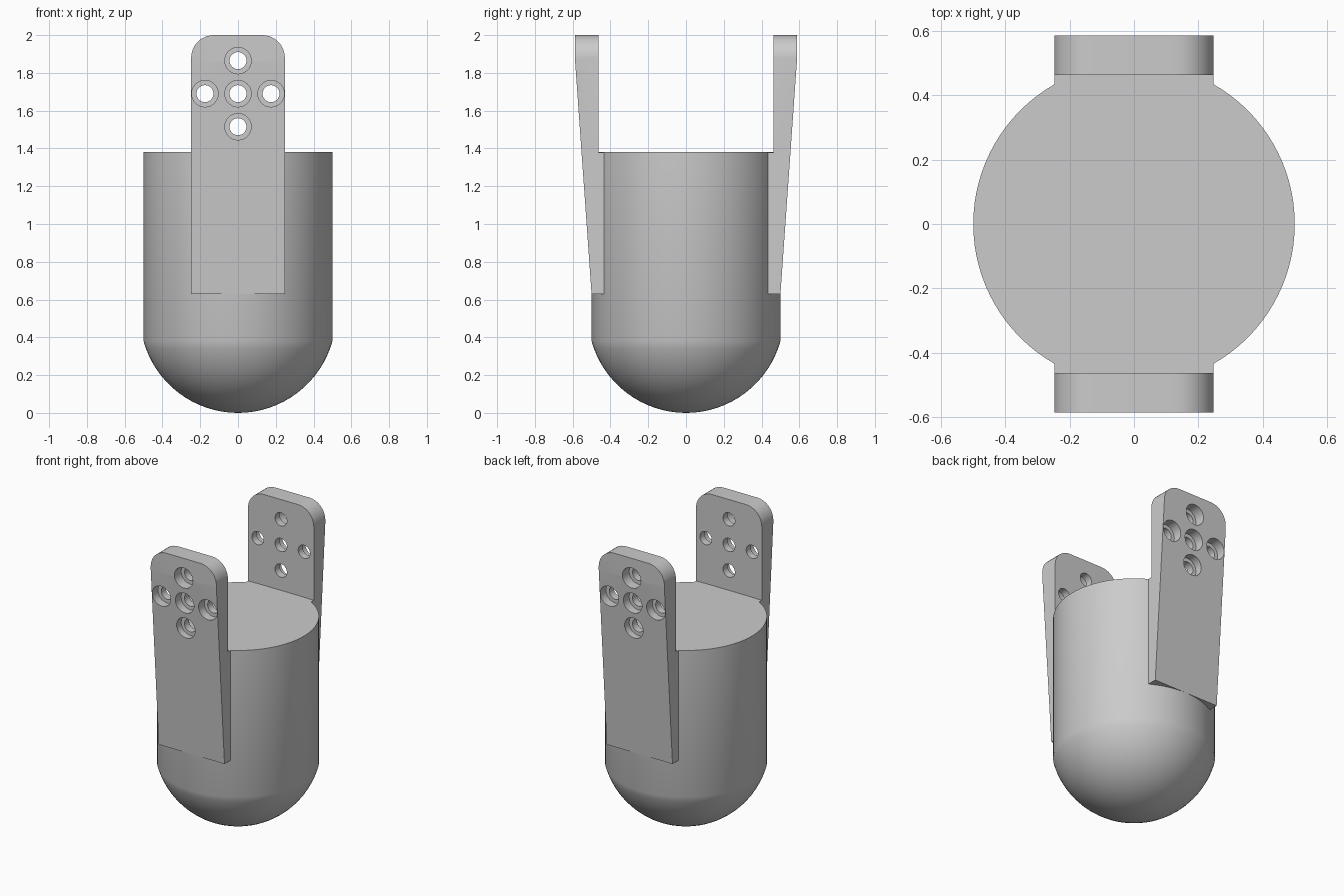
import bpy, bmesh
from math import pi, radians, sin, cos, asin
from mathutils import Matrix

if "Cube" in bpy.data.objects:
    bpy.data.objects.remove(bpy.data.objects["Cube"])

# Main dimensions
RADIUS, SHOULDER, DECK = 0.5, 0.38, 1.38
DOME = (RADIUS ** 2 + SHOULDER ** 2) / (2 * SHOULDER)
HALF_WIDTH, TOP = 0.248, 2.0

grey = bpy.data.materials.new("plain grey")
grey.use_nodes = True
grey.diffuse_color = (0.6, 0.6, 0.6, 1)
grey.node_tree.nodes["Principled BSDF"].inputs["Base Color"].default_value = (0.6, 0.6, 0.6, 1)


def make_object(name, bm):
    bmesh.ops.recalc_face_normals(bm, faces=bm.faces)
    mesh = bpy.data.meshes.new(name)
    bm.to_mesh(mesh)
    bm.free()
    mesh.materials.append(grey)
    obj = bpy.data.objects.new(name, mesh)
    bpy.context.collection.objects.link(obj)
    return obj


def activate(obj):
    bpy.ops.object.select_all(action='DESELECT')
    obj.select_set(True)
    bpy.context.view_layer.objects.active = obj


def smooth(obj):
    activate(obj)
    bpy.ops.object.shade_smooth_by_angle(angle=radians(30))


def lathe(bm, profile, steps, matrix=Matrix()):
    """Revolve (radius, height) points around z, then place the result."""
    part = bmesh.new()
    verts = [part.verts.new((r, 0, z)) for r, z in profile]
    edges = [part.edges.new(pair) for pair in zip(verts, verts[1:])]
    bmesh.ops.spin(part, geom=verts + edges, cent=(0, 0, 0), axis=(0, 0, 1),
                   angle=2 * pi, steps=steps)
    bmesh.ops.remove_doubles(part, verts=part.verts, dist=1e-4)
    part.transform(matrix)
    temp = bpy.data.meshes.new("temp")
    part.to_mesh(temp)
    part.free()
    bm.from_mesh(temp)
    bpy.data.meshes.remove(temp)


# Round body with a domed bottom
sweep = asin(RADIUS / DOME)
profile = [(DOME * sin(sweep * i / 16), DOME - DOME * cos(sweep * i / 16)) for i in range(17)]
profile += [(RADIUS, DECK), (0, DECK)]
bm = bmesh.new()
lathe(bm, profile, 96)
body = make_object("body", bm)
smooth(body)

# Tapered arm, extruded across its width from a side profile
side = [(-0.42, 0.63), (-0.5, 0.63), (-0.587, 1.86), (-0.587, TOP),
        (-0.463, TOP), (-0.463, DECK - 0.001), (-0.42, DECK - 0.001)]
bm = bmesh.new()
face = bm.faces.new([bm.verts.new((-HALF_WIDTH, y, z)) for y, z in side])
new = bmesh.ops.extrude_face_region(bm, geom=[face])["geom"]
bmesh.ops.translate(bm, vec=(2 * HALF_WIDTH, 0, 0),
                    verts=[v for v in new if isinstance(v, bmesh.types.BMVert)])
bmesh.ops.recalc_face_normals(bm, faces=bm.faces)
corners = [e for e in bm.edges
           if all(v.co.z > TOP - 0.01 for v in e.verts)
           and abs(e.verts[0].co.x - e.verts[1].co.x) < 0.01]
bmesh.ops.bevel(bm, geom=corners, offset=0.12, segments=10, profile=0.5, affect='EDGES')
front_arm = make_object("front_arm", bm)

# Five counterbored holes in a cross
bore = [(0, 0.4), (0.045, 0.4), (0.045, 0.513), (0.07, 0.513), (0.07, 0.7), (0, 0.7)]
bm = bmesh.new()
for dx, dz in ((0, 0), (1, 0), (-1, 0), (0, 1), (0, -1)):
    place = Matrix.Translation((0.175 * dx, 0, 1.69 + 0.175 * dz)) @ Matrix.Rotation(pi / 2, 4, 'X')
    lathe(bm, bore, 32, place)
cutter = make_object("hole_cutter", bm)
cutter.hide_render = True

activate(front_arm)
cut = front_arm.modifiers.new("holes", 'BOOLEAN')
cut.operation = 'DIFFERENCE'
cut.solver = 'EXACT'
cut.object = cutter
bpy.ops.object.modifier_apply(modifier=cut.name)
bpy.data.objects.remove(cutter)
smooth(front_arm)

# Matching arm on the opposite side
back_arm = front_arm.copy()
back_arm.data = front_arm.data.copy()
back_arm.name = "back_arm"
back_arm.data.transform(Matrix.Rotation(pi, 4, 'Z'))
bpy.context.collection.objects.link(back_arm)
